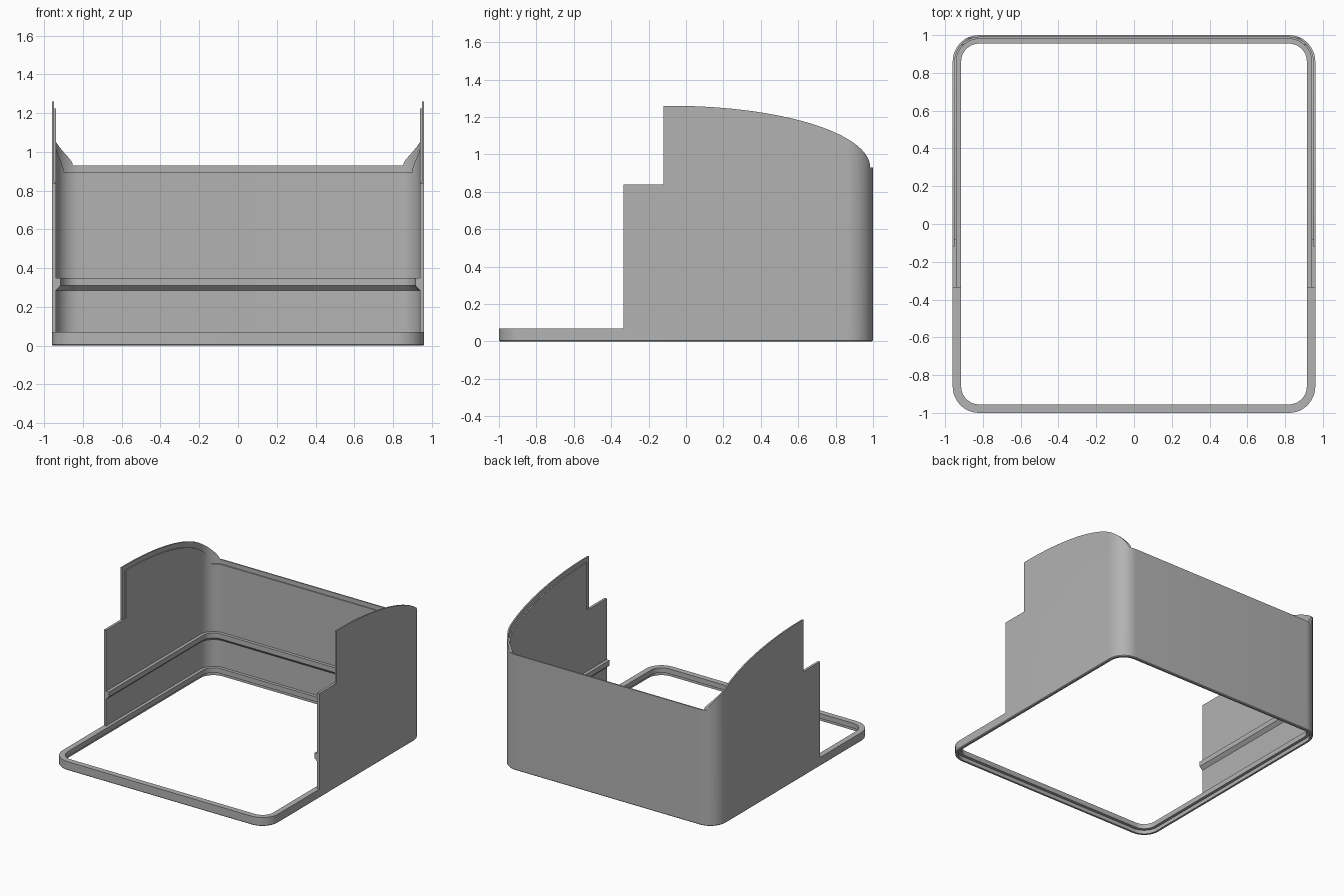
import bpy, bmesh, math

if "Cube" in bpy.data.objects:
    bpy.data.objects.remove(bpy.data.objects["Cube"], do_unlink=True)

HALF_X, HALF_Y, RADIUS = 0.96, 1.0, 0.14
CORNER_STEPS = 12

grey = bpy.data.materials.new("plain grey")
grey.use_nodes = True
COLOUR = (0.45, 0.45, 0.45, 1)
grey.diffuse_color = COLOUR
grey.node_tree.nodes["Principled BSDF"].inputs["Base Color"].default_value = COLOUR


def rounded_rect(inset):
    """Outline of the footprint, moved inwards by inset."""
    r = RADIUS - inset
    points = []
    for corner, (sx, sy) in enumerate([(1, 1), (-1, 1), (-1, -1), (1, -1)]):
        for i in range(CORNER_STEPS + 1):
            a = math.pi / 2 * (corner + i / CORNER_STEPS)
            points.append((sx * (HALF_X - RADIUS) + r * math.cos(a),
                           sy * (HALF_Y - RADIUS) + r * math.sin(a)))
    return points


def finish(name, bm):
    bmesh.ops.recalc_face_normals(bm, faces=bm.faces)
    mesh = bpy.data.meshes.new(name)
    bm.to_mesh(mesh)
    bm.free()
    mesh.materials.append(grey)
    obj = bpy.data.objects.new(name, mesh)
    bpy.context.collection.objects.link(obj)
    return obj


def sweep(name, section, closed=True):
    """Carry an (inset, z) section round the footprint; open ones are capped."""
    bm = bmesh.new()
    rings = [[bm.verts.new((x, y, z)) for x, y in rounded_rect(inset)]
             for inset, z in section]
    n = len(rings[0])
    pairs = list(zip(rings, rings[1:]))
    if closed:
        pairs.append((rings[-1], rings[0]))
    else:
        bm.faces.new(rings[0])
        bm.faces.new(rings[-1])
    for a, b in pairs:
        for i in range(n):
            j = (i + 1) % n
            bm.faces.new((a[i], a[j], b[j], b[i]))
    return finish(name, bm)


def side_prism(name, outline):
    """Extrude a (y, z) outline across the full width."""
    bm = bmesh.new()
    face = bm.faces.new([bm.verts.new((-1.5, y, z)) for y, z in outline])
    out = bmesh.ops.extrude_face_region(bm, geom=[face])
    verts = [v for v in out["geom"] if isinstance(v, bmesh.types.BMVert)]
    bmesh.ops.translate(bm, vec=(3, 0, 0), verts=verts)
    return finish(name, bm)


def cut(target, tool, operation):
    """Apply a boolean and discard the tool."""
    mod = target.modifiers.new("cut", "BOOLEAN")
    mod.object, mod.operation, mod.solver = tool, operation, "EXACT"
    graph = bpy.context.evaluated_depsgraph_get()
    mesh = bpy.data.meshes.new_from_object(target.evaluated_get(graph))
    target.modifiers.clear()
    target.data = mesh
    bpy.data.objects.remove(tool, do_unlink=True)


def crown(offset, steps=32):
    """Arched top edge of the side walls, running front to back."""
    centre, base, rise = -0.08, 0.93 - offset, 0.33
    reach = 0.985 - offset - centre
    return [(centre + reach * math.sin(t), base + rise * math.cos(t))
            for t in (math.pi / 2 * i / steps for i in range(steps + 1))]


# Bottom frame, thin wall and inner rail in one section
shell = sweep("housing_shell", [
    (0, 0.006), (0.006, 0), (0.022, 0), (0.022, 0.03), (0.045, 0.03),
    (0.045, 0.07), (0.02, 0.07), (0.02, 0.285), (0.045, 0.31),
    (0.045, 0.35), (0.02, 0.35), (0.02, 1.4), (0, 1.4)])

# Stepped and arched side outline
outline = [(-1.2, -0.1), (-1.2, 0.07), (-0.335, 0.07), (-0.335, 0.84),
           (-0.12, 0.84), (-0.12, 1.26)]
outline += crown(0) + [(1.2, 0.93), (1.2, -0.1)]
cut(shell, side_prism("outline_tool", outline), "INTERSECT")

# Inner half of the upper edge is cut lower, leaving a thin outer lip
lip_tool = sweep("lip_tool", [(0.011, 0.5), (0.011, 1.5)], closed=False)
inner = [(-1.2, 0.3), (-1.2, 0.842), (-0.082, 0.842), (-0.082, 1.225)]
inner += crown(0.035) + [(1.2, 0.895), (1.2, 0.3)]
cut(lip_tool, side_prism("inner_tool", inner), "DIFFERENCE")
cut(shell, lip_tool, "DIFFERENCE")

# Smooth corners, crisp edges
bpy.ops.object.select_all(action="DESELECT")
shell.select_set(True)
bpy.context.view_layer.objects.active = shell
bpy.ops.object.shade_smooth_by_angle(angle=math.radians(25))
